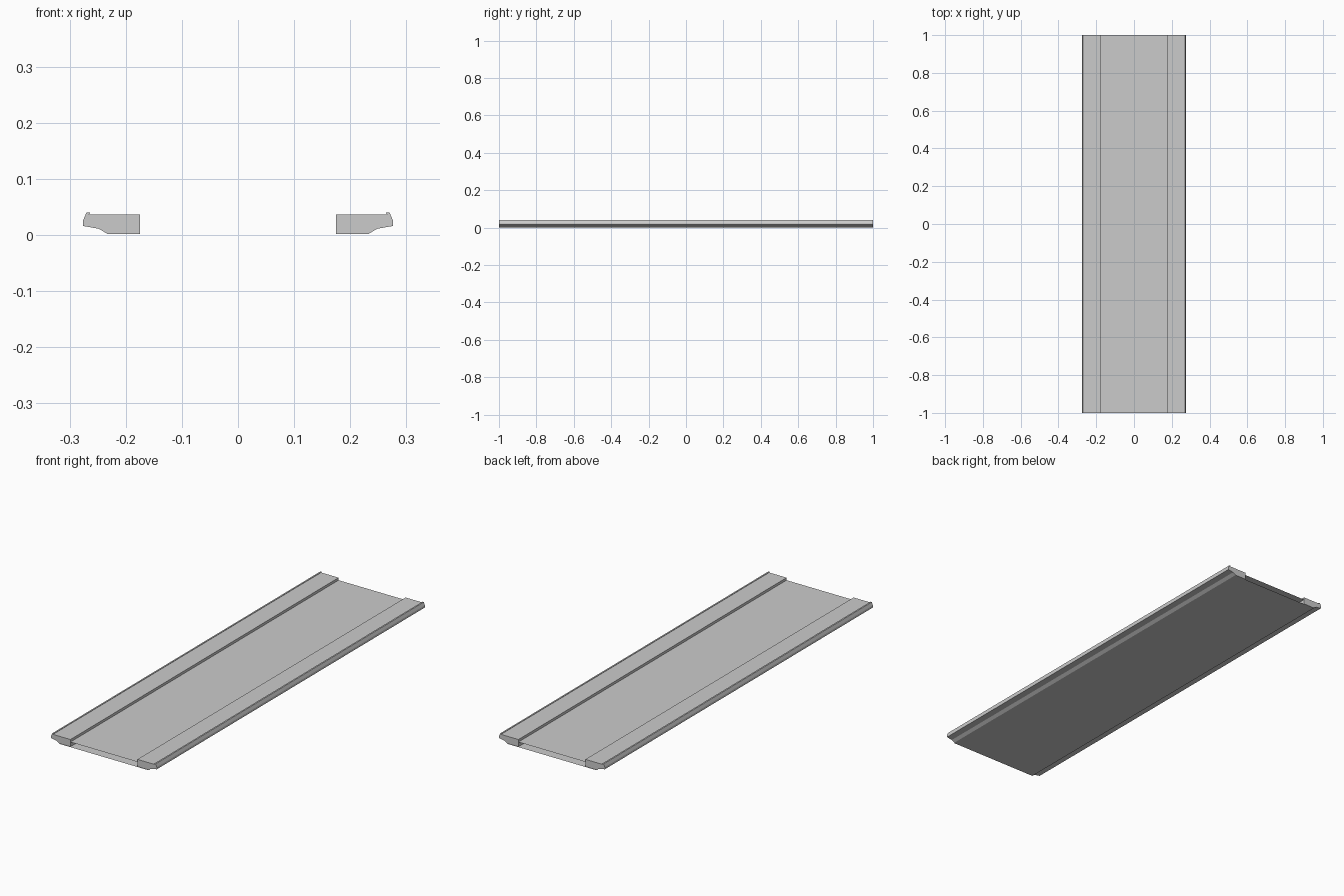
import bpy

if "Cube" in bpy.data.objects:
    bpy.data.objects.remove(bpy.data.objects["Cube"])

HALF_LEN = 1.0
# Cross-section of one edge rail (x, z), anticlockwise seen from the front
RAIL = [(0.175, 0.002), (0.233, 0.002), (0.248, 0.011), (0.276, 0.016),
        (0.276, 0.026), (0.270, 0.040), (0.263, 0.040), (0.266, 0.036),
        (0.175, 0.036)]


def add_object(name, verts, faces):
    mesh = bpy.data.meshes.new(name)
    mesh.from_pydata(verts, [], faces)
    mesh.update()
    obj = bpy.data.objects.new(name, mesh)
    bpy.context.collection.objects.link(obj)
    return obj


def extrude_profile(name, profile):
    n = len(profile)
    verts = [(x, y, z) for y in (-HALF_LEN, HALF_LEN) for x, z in profile]
    faces = [list(range(n)), list(range(2 * n - 1, n - 1, -1))]
    faces += [[i, i + n, (i + 1) % n + n, (i + 1) % n] for i in range(n)]
    return add_object(name, verts, faces)


def sheet(name, half_width, z, up=True):
    w, l = half_width, HALF_LEN
    face = [0, 1, 2, 3] if up else [3, 2, 1, 0]
    return add_object(name, [(-w, -l, z), (w, -l, z), (w, l, z), (-w, l, z)], [face])


# Edge rails on both sides
rails = extrude_profile("edge_rails", RAIL)
rails.modifiers.new("mirror", 'MIRROR').use_axis = (True, False, False)

# Recessed deck and underside, open at both ends
sheet("deck_panel", 0.175, 0.024)
sheet("underside_panel", 0.233, 0.0, up=False)
